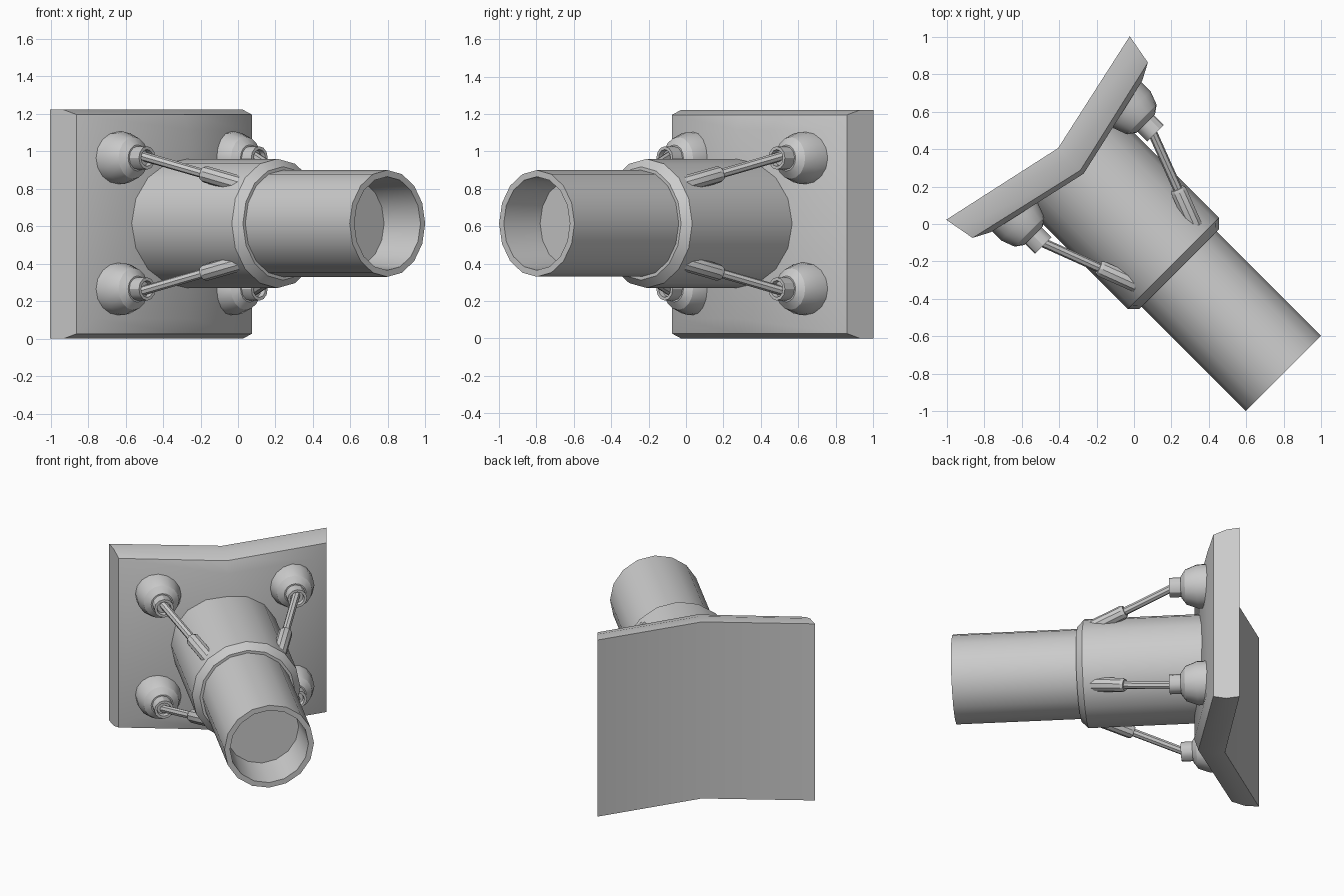
import bpy, bmesh, math
from mathutils import Matrix, Vector

if "Cube" in bpy.data.objects:
    bpy.data.objects.remove(bpy.data.objects["Cube"])

# Local frame: x runs along the barrel, y across it; everything is turned -45 degrees about z
TURN = Matrix.Rotation(math.radians(-45), 4, 'Z')
MID = 0.615


def finish(name, bm):
    bmesh.ops.recalc_face_normals(bm, faces=bm.faces)
    me = bpy.data.meshes.new(name)
    bm.to_mesh(me)
    bm.free()
    me.transform(TURN)
    ob = bpy.data.objects.new(name, me)
    bpy.context.collection.objects.link(ob)
    bpy.ops.object.select_all(action='DESELECT')
    ob.select_set(True)
    bpy.context.view_layer.objects.active = ob
    bpy.ops.object.shade_smooth_by_angle(angle=math.radians(30))
    return ob


def bridge(bm, rings):
    n = len(rings[0])
    for p, q in zip(rings, rings[1:]):
        for i in range(n):
            j = (i + 1) % n
            bm.faces.new((p[i], p[j], q[j], q[i]))


def lathe(name, profile, origin, axis=(1, 0, 0), sides=16):
    """Spin (distance, radius) pairs around an axis, capping both ends."""
    bm = bmesh.new()
    rot = Vector(axis).to_track_quat('X', 'Z')
    rings = []
    for d, r in profile:
        ring = []
        for i in range(sides):
            t = 2 * math.pi * i / sides
            ring.append(bm.verts.new(Vector(origin) + rot @ Vector((d, r * math.sin(t), r * math.cos(t)))))
        rings.append(ring)
    bridge(bm, rings)
    bm.faces.new(rings[0])
    bm.faces.new(rings[-1])
    return finish(name, bm)


# Bent, chamfered mounting plate: (centre x, end x, half width, half height)
bm = bmesh.new()
rings = []
for c, e, w, h in ((-0.573, -0.725, 0.693, 0.611), (-0.49, -0.64, 0.677, 0.611),
                   (-0.405, -0.557, 0.662, 0.585), (-0.38, -0.509, 0.57, 0.505)):
    pts = [(e, -w, h), (c, 0, h), (e, w, h), (e, w, -h), (c, 0, -h), (e, -w, -h)]
    rings.append([bm.verts.new((x, y, z + MID - 0.004)) for x, y, z in pts])
bridge(bm, rings)
for r in (rings[0], rings[-1]):
    bm.faces.new((r[0], r[1], r[4], r[5]))
    bm.faces.new((r[1], r[2], r[3], r[4]))
finish("mounting_plate", bm)

# Thick sleeve with chamfered lip, and the hollow barrel inside it
lathe("outer_sleeve", [(-0.5, 0.345), (0.298, 0.345), (0.34, 0.303), (0.34, 0.28)], (0, 0, MID))
lathe("barrel", [(0.3, 0.285), (1.128, 0.285), (1.128, 0.25), (0.87, 0.233)], (0, 0, MID))

# Four braces: domed foot, socket, rod and embedded cuff
for sy in (-1, 1):
    for sz in (-1, 1):
        tag = ("left" if sy < 0 else "right") + ("_lower" if sz < 0 else "_upper")
        foot = (0, 0.424 * sy, MID + 0.35 * sz)
        lathe("foot_" + tag, [(-0.56, 0.14), (-0.44, 0.14), (-0.365, 0.112), (-0.335, 0.07)], foot)
        lathe("socket_" + tag, [(-0.36, 0.062), (-0.262, 0.062), (-0.262, 0.045), (-0.29, 0.042)],
              foot, sides=12)
        a = Vector((-0.30, 0.424 * sy, MID + 0.36 * sz))
        b = Vector((0.25, 0.215 * sy, MID + 0.205 * sz))
        length = (b - a).length
        lathe("rod_" + tag, [(0, 0.025), (length * 0.7, 0.025)], a, b - a, 8)
        lathe("cuff_" + tag, [(length * 0.6, 0.036), (length * 0.63, 0.045), (length, 0.045)],
              a, b - a, 10)
